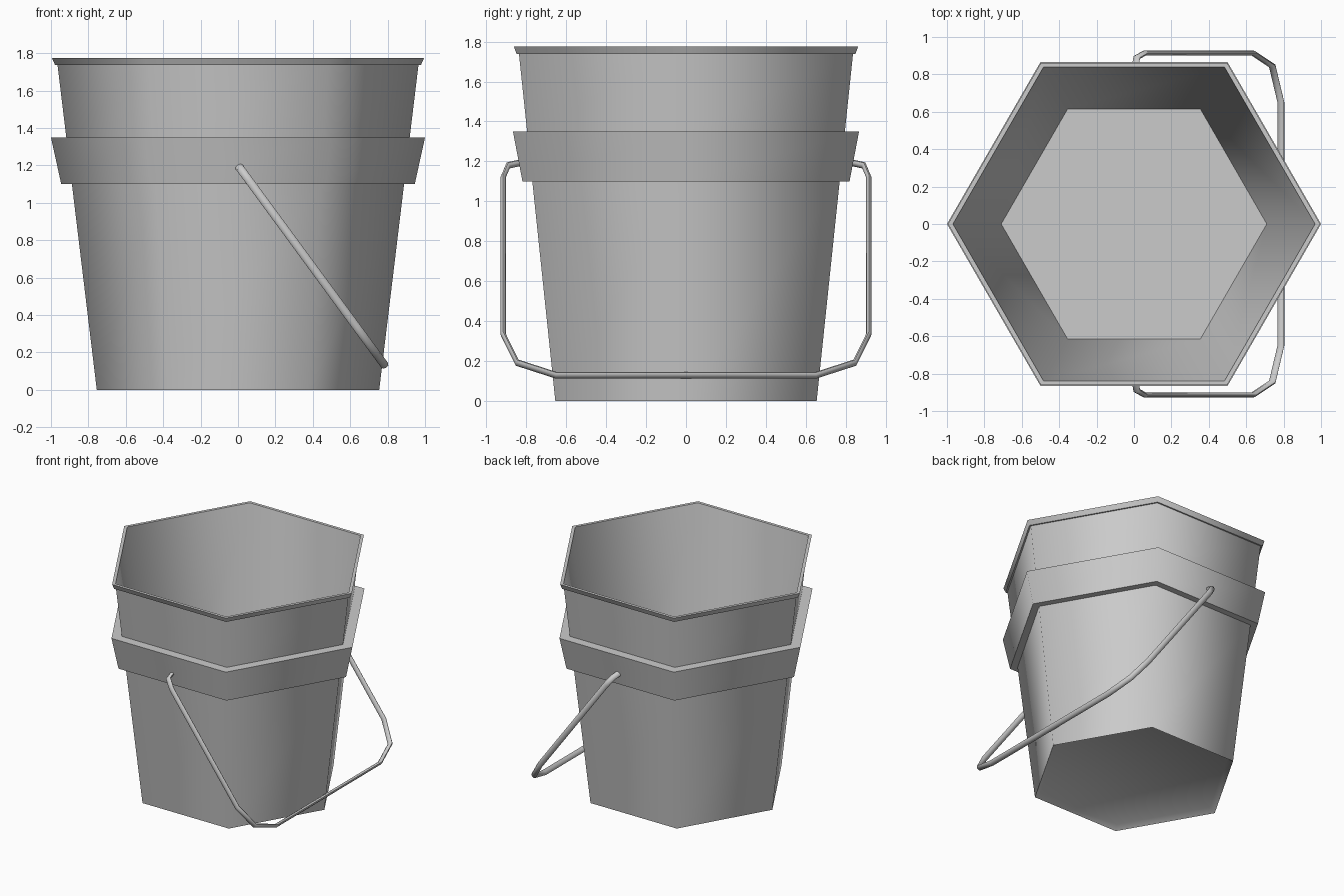
import bpy, bmesh
from math import pi, radians, cos, sin
from mathutils import Vector

if "Cube" in bpy.data.objects:
    bpy.data.objects.remove(bpy.data.objects["Cube"])


def finish(name, bm):
    bmesh.ops.recalc_face_normals(bm, faces=bm.faces)
    mesh = bpy.data.meshes.new(name)
    bm.to_mesh(mesh)
    bm.free()
    obj = bpy.data.objects.new(name, mesh)
    bpy.context.collection.objects.link(obj)
    bpy.ops.object.select_all(action='DESELECT')
    obj.select_set(True)
    bpy.context.view_layer.objects.active = obj
    bpy.ops.object.shade_smooth_by_angle(angle=radians(65))


def skin(name, rings):
    """Join equal-length rings of points with quads and cap both ends."""
    bm = bmesh.new()
    loops = [[bm.verts.new(p) for p in ring] for ring in rings]
    n = len(loops[0])
    for a, b in zip(loops, loops[1:]):
        for i in range(n):
            j = (i + 1) % n
            bm.faces.new((a[i], a[j], b[j], b[i]))
    bm.faces.new(loops[0])
    bm.faces.new(loops[-1])
    finish(name, bm)


# Six-sided bucket: recessed underside, outer wall with band and rim, inside, floor
profile = [(0.71, 0.03), (0.755, 0.0), (0.888, 1.10), (0.945, 1.10),
           (1.0, 1.35), (0.918, 1.35), (0.965, 1.737), (0.978, 1.737),
           (0.995, 1.775), (0.968, 1.775), (0.71, 0.034)]
skin("bucket", [[(r * cos(i * pi / 3), r * sin(i * pi / 3), z) for i in range(6)]
                for r, z in profile])

# Handle: half path as (y, z), mirrored, lying in a plane tilted towards +x
half = [(0.80, 1.20), (0.89, 1.18), (0.915, 1.12),
        (0.915, 0.335), (0.845, 0.193), (0.65, 0.13)]
path_yz = [(-y, z) for y, z in half] + half[::-1]
path = [Vector(((1.2 - z) * 0.734, y, z)) for y, z in path_yz]
normal = Vector((1.07, 0, 0.785)).normalized()
rings = []
for k, p in enumerate(path):
    d_in = (p - path[max(k - 1, 0)]).normalized()
    d_out = (path[min(k + 1, len(path) - 1)] - p).normalized()
    tangent = (d_in + d_out).normalized()
    side = tangent.cross(normal).normalized()
    miter = 1 / max(tangent.dot(d_out if d_out.length else d_in), 0.5)
    rings.append([p + normal * 0.022 * cos(i * pi / 4)
                  + side * 0.013 * miter * sin(i * pi / 4) for i in range(8)])
skin("handle", rings)
